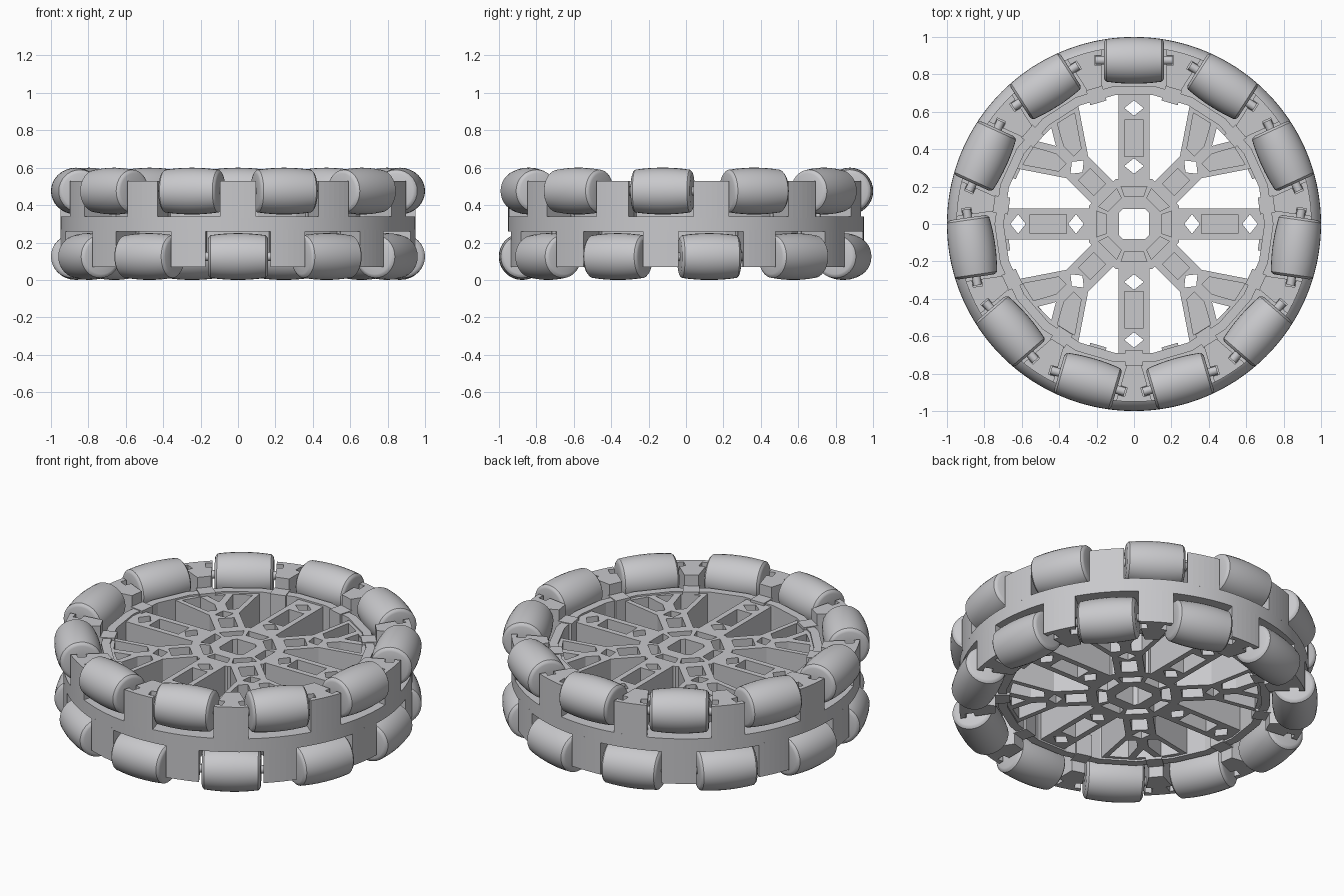
import bpy, bmesh, math
from mathutils import Matrix, Vector

if "Cube" in bpy.data.objects:
    bpy.data.objects.remove(bpy.data.objects["Cube"])

N = 11
STEP = 2 * math.pi / N
HALF = STEP / 2
MID = 0.30                      # height of the wheel's middle plane
R_RIM, R_ROLL, SLOT = 0.95, 0.875, 0.175

grey = bpy.data.materials.new("light grey")
grey.diffuse_color = (0.58, 0.58, 0.6, 1)
grey.use_nodes = True
grey.node_tree.nodes["Principled BSDF"].inputs["Base Color"].default_value = grey.diffuse_color


def prism(bm, pts, z0, z1, rot=0.0):
    """Extrude a counter-clockwise outline from z0 to z1, turned about z."""
    c, s = math.cos(rot), math.sin(rot)
    rows = [[bm.verts.new((c * x - s * y, s * x + c * y, z)) for x, y in pts] for z in (z0, z1)]
    bm.faces.new(rows[0][::-1])
    bm.faces.new(rows[1])
    n = len(pts)
    for i in range(n):
        j = (i + 1) % n
        bm.faces.new((rows[0][i], rows[0][j], rows[1][j], rows[1][i]))


def lathe(bm, profile, segs, closed=False):
    """Spin (radius, height) points about z."""
    rings = [[bm.verts.new((r * math.cos(2 * math.pi * k / segs), r * math.sin(2 * math.pi * k / segs), z))
              for k in range(segs)] for r, z in profile]
    pairs = list(zip(rings, rings[1:])) + ([(rings[-1], rings[0])] if closed else [])
    for a, b in pairs:
        for k in range(segs):
            m = (k + 1) % segs
            bm.faces.new((a[k], a[m], b[m], b[k]))
    if not closed:
        bm.faces.new(rings[0][::-1])
        bm.faces.new(rings[-1])


def finish(bm, name, smooth=False):
    bmesh.ops.recalc_face_normals(bm, faces=bm.faces[:])
    me = bpy.data.meshes.new(name)
    bm.to_mesh(me)
    bm.free()
    me.materials.append(grey)
    ob = bpy.data.objects.new(name, me)
    bpy.context.collection.objects.link(ob)
    if smooth:
        bpy.ops.object.select_all(action='DESELECT')
        ob.select_set(True)
        bpy.context.view_layer.objects.active = ob
        bpy.ops.object.shade_smooth_by_angle(angle=math.radians(35))
    return ob


def cut(ob, bm):
    """Subtract the cutter shapes in bm from ob."""
    tool = finish(bm, "cutter")
    tool.hide_render = True
    mod = ob.modifiers.new("cut", 'BOOLEAN')
    mod.operation, mod.solver, mod.object = 'DIFFERENCE', 'EXACT', tool
    bpy.context.view_layer.update()
    deps = bpy.context.evaluated_depsgraph_get()
    me = bpy.data.meshes.new_from_object(ob.evaluated_get(deps))
    ob.modifiers.clear()
    ob.data = me
    bpy.data.objects.remove(tool)


def rect(x0, x1, y0, y1):
    return [(x0, y0), (x1, y0), (x1, y1), (x0, y1)]


def diamond(x, r):
    return [(x - r * 0.8, 0), (x, -r), (x + r * 0.8, 0), (x, r)]


def polar(r, a):
    return (r * math.cos(a), r * math.sin(a))


# Barrel rollers and their axle pins, one row above and one below
def roller_row(name, z, offset):
    prof = [(0.04, -0.16), (0.094, -0.16), (0.105, -0.156)]
    for i in range(9):
        v = -0.147 + 0.294 * i / 8
        prof.append((math.sqrt(1 - v * v) - R_ROLL, v))
    prof += [(0.105, 0.156), (0.094, 0.16), (0.04, 0.16)]
    pin = [(0.023, -0.205), (0.023, 0.205)]
    for label, shape, segs in (("rollers", prof, 32), ("axle_pins", pin, 12)):
        bm = bmesh.new()
        for k in range(N):
            old = set(bm.verts)
            lathe(bm, shape, segs)
            new = [v for v in bm.verts if v not in old]
            m = (Matrix.Rotation(offset + k * STEP, 4, 'Z') @ Matrix.Translation((R_ROLL, 0, z))
                 @ Matrix.Rotation(math.pi / 2, 4, 'X'))
            bmesh.ops.transform(bm, matrix=m, verts=new)
        finish(bm, name + "_" + label, True)


UP = math.pi / 2
roller_row("upper", 0.475, UP)
roller_row("lower", 0.125, UP + HALF)

# Round middle rim
bm = bmesh.new()
lathe(bm, [(0.72, 0.26), (R_RIM, 0.26), (R_RIM, 0.34), (0.72, 0.34)], 132, True)
finish(bm, "middle_rim", True)

# Faceted inner wall behind the rollers
bm = bmesh.new()
k = 1 / math.cos(HALF / 2)
lathe(bm, [(0.69 * k, 0.14), (0.738 * k, 0.14), (0.738 * k, 0.46), (0.69 * k, 0.46)], 22, True)
bmesh.ops.rotate(bm, verts=bm.verts[:], matrix=Matrix.Rotation(UP + HALF / 2, 3, 'Z'))
finish(bm, "inner_wall")


# Bearing blocks between the rollers, with open notches for the pins
def block_outline(notch):
    def side(u, v):             # point beside the roller slot, in block axes
        c, s = math.cos(-HALF), math.sin(-HALF)
        return (c * u - s * v, s * u + c * v)
    low = [side(0.735, SLOT)]
    if notch:
        low += [side(u, v) for u, v in ((0.85, SLOT), (0.85, 0.212), (0.9, 0.212), (0.9, SLOT))]
    a = HALF - math.asin(SLOT / R_RIM)
    arc = [polar(R_RIM, -a + 2 * a * i / 6) for i in range(7)]
    return low + arc + [(x, -y) for x, y in low[::-1]]


for name, sign, offset in (("upper", 1, UP + HALF), ("lower", -1, UP)):
    bm = bmesh.new()
    for i in range(N):
        a = offset + i * STEP
        for notch, h0, h1 in ((False, 0.03, 0.15), (True, 0.15, 0.23)):
            z = sorted((MID + sign * h0, MID + sign * h1))
            prism(bm, block_outline(notch), z[0], z[1], a)
        # small tab at the foot of each block
        z = sorted((MID + sign * 0.03, MID + sign * 0.165))
        prism(bm, rect(0.675, 0.76, -0.045, 0.045), z[0], z[1], a)
    finish(bm, name + "_blocks")

# Four straight spokes with recessed panels and diamond holes
for i in range(4):
    a = i * UP
    bm = bmesh.new()
    prism(bm, rect(0.2, 0.72, -0.083, 0.083), 0.15, 0.45, a)
    spoke = finish(bm, "straight_spoke")
    bm = bmesh.new()
    for z0, z1 in ((0.33, 0.6), (0.0, 0.27)):
        prism(bm, rect(0.36, 0.555, -0.05, 0.05), z0, z1, a)
    for x in (0.31, 0.62):
        prism(bm, diamond(x, 0.052), 0, 0.6, a)
    cut(spoke, bm)

# Four forked spokes: a stem that splits into two branches
stem_pts = [(0.2, -0.083), (0.43, -0.083), (0.67, -0.245), (0.72, -0.11), (0.72, 0.11),
            (0.67, 0.245), (0.43, 0.083), (0.2, 0.083)]
for i in range(4):
    a = UP / 2 + i * UP
    bm = bmesh.new()
    prism(bm, stem_pts, 0.15, 0.45, a)
    spoke = finish(bm, "forked_spoke")
    bm = bmesh.new()
    prism(bm, [(0.59, 0), (0.675, -0.05), (0.675, 0.05)], 0, 0.6, a)
    prism(bm, diamond(0.43, 0.05), 0, 0.6, a)
    for z0, z1 in ((0.33, 0.6), (0.0, 0.27)):
        prism(bm, rect(0.26, 0.375, -0.045, 0.045), z0, z1, a)
        branch = [(0.485, -0.03), (0.485, -0.085), (0.645, -0.195), (0.67, -0.09), (0.56, -0.03)]
        prism(bm, branch, z0, z1, a)
        prism(bm, [(x, -y) for x, y in branch[::-1]], z0, z1, a)
    cut(spoke, bm)

# Octagonal hub with a square shaft hole and a sunken ring around it
bm = bmesh.new()
octagon = lambda r: [polar(r / math.cos(math.pi / 8), math.pi / 8 + j * math.pi / 4) for j in range(8)]
prism(bm, octagon(0.24), 0.15, 0.45)
hub = finish(bm, "hub")
bm = bmesh.new()
hole = [(0.08, -0.06), (0.08, 0.06), (0.06, 0.08), (-0.06, 0.08),
        (-0.08, 0.06), (-0.08, -0.06), (-0.06, -0.08), (0.06, -0.08)]
prism(bm, hole, 0, 0.6)
for z0, z1 in ((0.36, 0.6), (0.0, 0.24)):
    for j in range(8):
        a0, a1 = (j - 0.42) * math.pi / 4, (j + 0.42) * math.pi / 4
        prism(bm, [polar(0.155, a0), polar(0.215, a0), polar(0.215, a1), polar(0.155, a1)], z0, z1)
cut(hub, bm)
